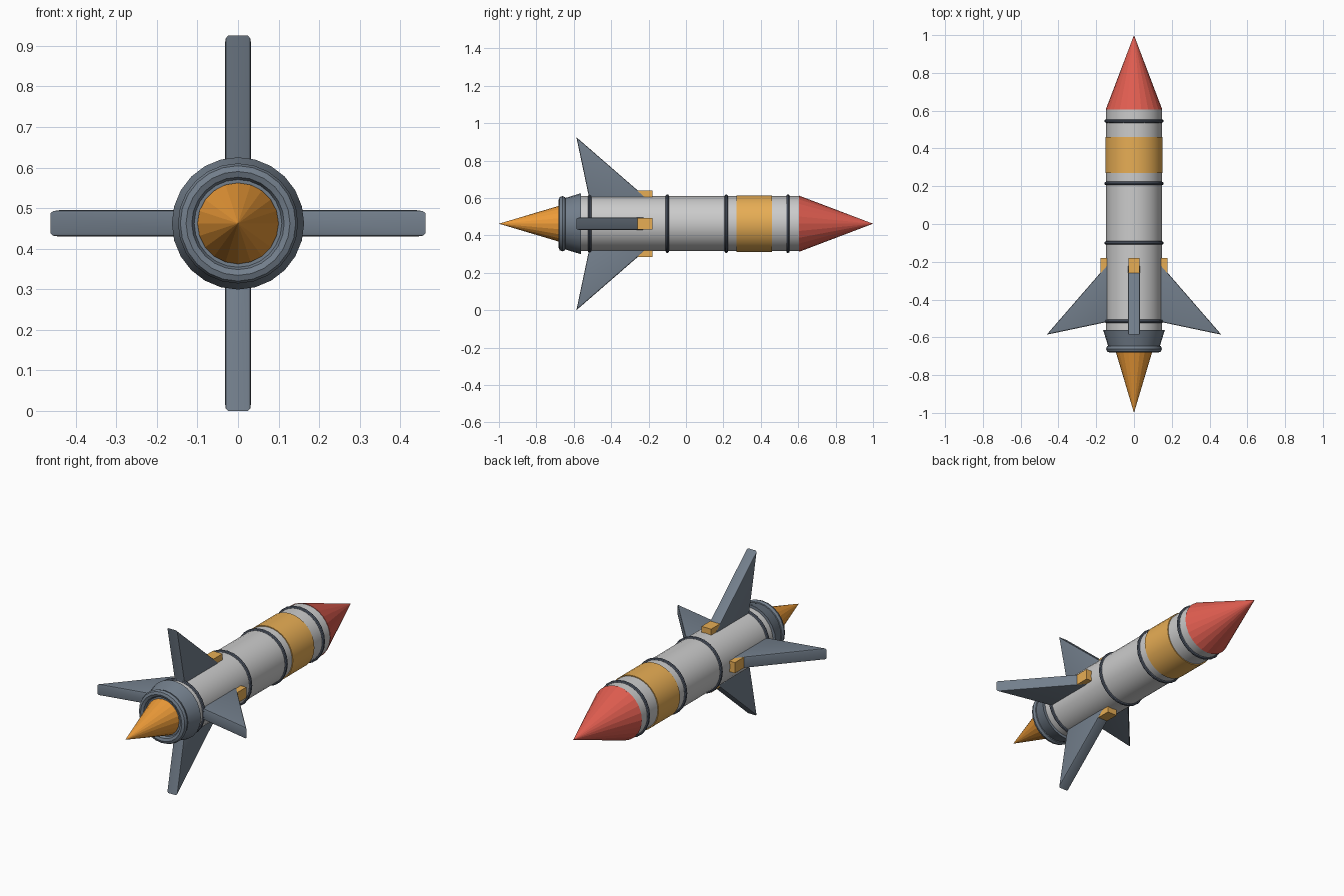
import bpy, bmesh, math
from mathutils import Matrix

if "Cube" in bpy.data.objects:
    bpy.data.objects.remove(bpy.data.objects["Cube"])

CZ = 0.4625  # height of the rocket axis


def material(name, rgb):
    m = bpy.data.materials.new(name)
    m.diffuse_color = (*rgb, 1)
    m.use_nodes = True
    m.node_tree.nodes["Principled BSDF"].inputs["Base Color"].default_value = m.diffuse_color
    return m


WHITE = material("hull_white", (0.72, 0.73, 0.71))
RED = material("nose_red", (0.75, 0.11, 0.08))
GOLD = material("trim_gold", (0.80, 0.42, 0.09))
SLATE = material("slate", (0.17, 0.21, 0.26))
DARK = material("ring_dark", (0.09, 0.11, 0.15))
ORANGE = material("flame_orange", (0.85, 0.33, 0.04))


def finish(obj, mat, smooth=None):
    obj.data.materials.append(mat)
    if smooth:
        bpy.ops.object.select_all(action='DESELECT')
        obj.select_set(True)
        bpy.context.view_layer.objects.active = obj
        bpy.ops.object.shade_smooth_by_angle(angle=math.radians(smooth))
    return obj


def tube(name, y0, y1, r0, r1, sides, mat, smooth=None):
    # cone or cylinder along +y: radius r0 at y0, r1 at y1
    bpy.ops.mesh.primitive_cone_add(vertices=sides, radius1=r0, radius2=r1, depth=y1 - y0,
                                    location=(0, (y0 + y1) / 2, CZ), rotation=(-math.pi / 2, 0, 0))
    obj = bpy.context.object
    obj.name = name
    return finish(obj, mat, smooth)


def ring(name, y, major, minor, mat, sides=24, minor_sides=8):
    bpy.ops.mesh.primitive_torus_add(major_radius=major, minor_radius=minor, major_segments=sides,
                                     minor_segments=minor_sides, location=(0, y, CZ),
                                     rotation=(-math.pi / 2, 0, 0))
    obj = bpy.context.object
    obj.name = name
    return finish(obj, mat, 40)


# Hull, nose, band
tube("body", -0.58, 0.61, 0.147, 0.147, 32, WHITE, 30)
tube("nose_cone", 0.605, 1.0, 0.15, 0.0, 24, RED)
tube("body_band", 0.27, 0.46, 0.152, 0.152, 32, GOLD, 30)
for i, y in enumerate((0.545, 0.215, -0.1, -0.515)):
    ring(f"seam_ring_{i + 1}", y, 0.148, 0.009, DARK)

# Engine and exhaust
tube("nozzle", -0.66, -0.562, 0.133, 0.163, 24, SLATE, 30)
ring("nozzle_lip", -0.661, 0.128, 0.02, SLATE)
tube("flame", -1.0, -0.665, 0.0, 0.1, 20, ORANGE)

# Fins with mounting blocks, repeated around the axis
PROFILE = [(0.11, -0.18), (0.4625, -0.586), (0.11, -0.512)]  # radius, y
T = 0.0325
for i in range(4):
    spin = Matrix.Translation((0, 0, CZ)) @ Matrix.Rotation(i * math.pi / 2, 4, 'Y')

    bm = bmesh.new()
    face = bm.faces.new([bm.verts.new((r, y, -T)) for r, y in PROFILE])
    ext = bmesh.ops.extrude_face_region(bm, geom=[face])
    bmesh.ops.translate(bm, vec=(0, 0, 2 * T),
                        verts=[v for v in ext["geom"] if isinstance(v, bmesh.types.BMVert)])
    bmesh.ops.recalc_face_normals(bm, faces=bm.faces)
    rims = [e for e in bm.edges if abs(e.verts[0].co.z - e.verts[1].co.z) < 1e-5]
    bmesh.ops.bevel(bm, geom=rims, offset=0.008, segments=2, profile=0.5, affect='EDGES')
    bm.transform(spin)
    mesh = bpy.data.meshes.new(f"fin_{i + 1}")
    bm.to_mesh(mesh)
    bm.free()
    fin = bpy.data.objects.new(f"fin_{i + 1}", mesh)
    bpy.context.collection.objects.link(fin)
    finish(fin, SLATE, 30)

    bpy.ops.mesh.primitive_cube_add(size=1)
    block = bpy.context.object
    block.name = f"fin_block_{i + 1}"
    block.data.transform(spin @ Matrix.Translation((0.153, -0.22, 0)) @ Matrix.Diagonal((0.05, 0.08, 0.06, 1)))
    finish(block, GOLD)
